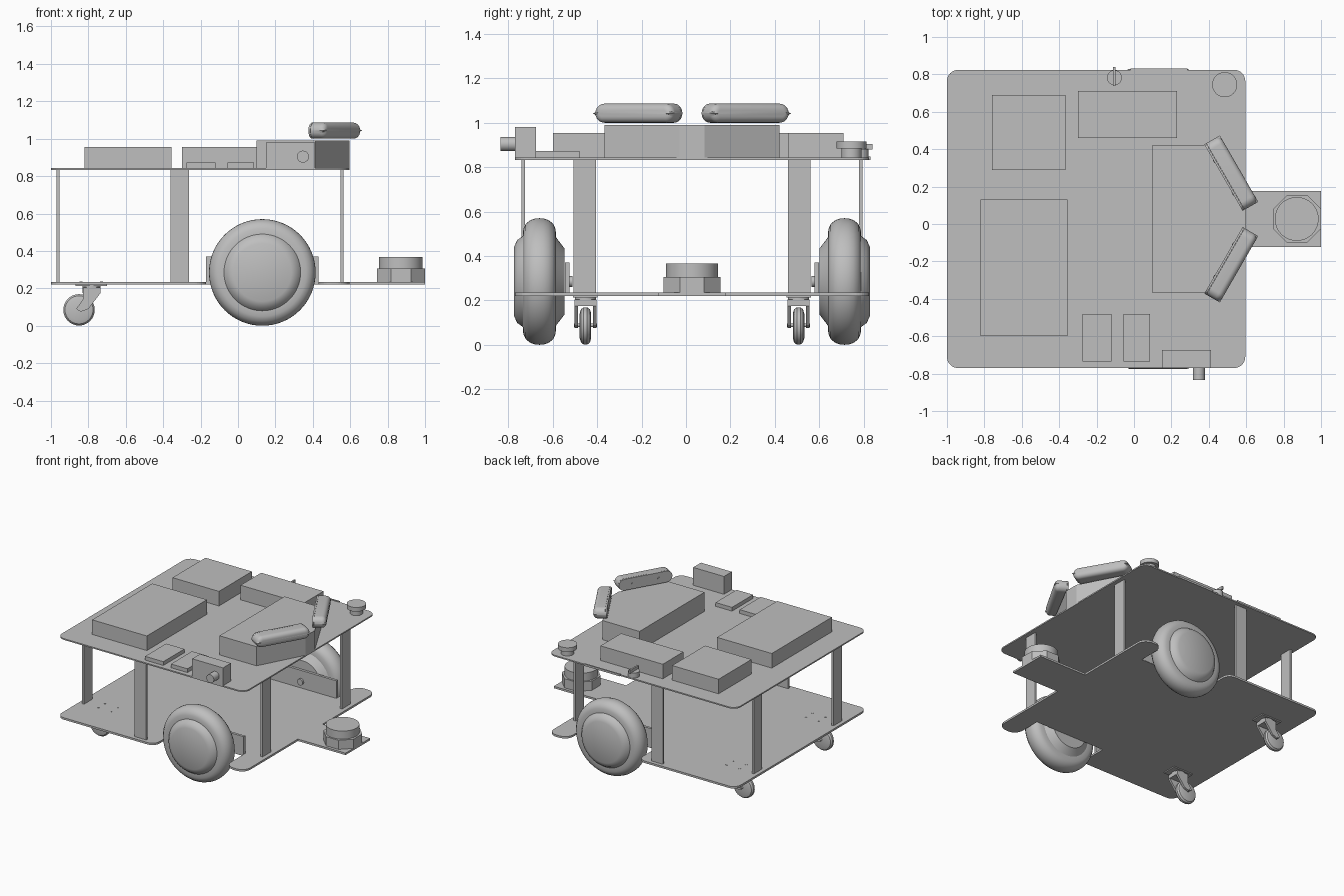
import bpy
import bmesh
from math import pi, cos, sin, radians
from mathutils import Matrix, Vector

cube = bpy.data.objects.get("Cube")
if cube:
    bpy.data.objects.remove(cube, do_unlink=True)

CY = 0.027      # middle of the chassis across y
DECK = 0.843    # top of the upper deck
FLOOR = 0.235   # top of the lower deck

grey = bpy.data.materials.new("plain grey")
grey.use_nodes = True
colour = (0.52, 0.52, 0.52, 1)
grey.diffuse_color = colour
grey.node_tree.nodes["Principled BSDF"].inputs["Base Color"].default_value = colour


def finish(name, bm, smooth=False):
    bmesh.ops.recalc_face_normals(bm, faces=bm.faces)
    mesh = bpy.data.meshes.new(name)
    bm.to_mesh(mesh)
    bm.free()
    mesh.materials.append(grey)
    ob = bpy.data.objects.new(name, mesh)
    bpy.context.collection.objects.link(ob)
    if smooth:
        bpy.ops.object.select_all(action='DESELECT')
        ob.select_set(True)
        bpy.context.view_layer.objects.active = ob
        bpy.ops.object.shade_smooth_by_angle(angle=radians(32))
    return ob


def box(name, x, y, z):
    bm = bmesh.new()
    bmesh.ops.create_cube(bm, size=1)
    for v in bm.verts:
        v.co = Vector([(r[0] + r[1]) / 2 + c * (r[1] - r[0])
                       for r, c in zip((x, y, z), v.co)])
    return finish(name, bm)


def cylinder(name, centre, r, depth, axis='Z', sides=40, turn=0):
    bm = bmesh.new()
    bmesh.ops.create_cone(bm, cap_ends=True, segments=sides, radius1=r, radius2=r, depth=depth)
    m = Matrix.Rotation(turn, 4, 'Z')
    if axis == 'Y':
        m = Matrix.Rotation(pi / 2, 4, 'X')
    bm.transform(Matrix.Translation(centre) @ m)
    return finish(name, bm, sides > 8)


def rounded(points, steps=8):
    """Outline from (x, y, corner radius) entries."""
    out = []
    for i, (x, y, r) in enumerate(points):
        p = Vector((x, y))
        if r == 0:
            out.append(p)
            continue
        a = (Vector(points[i - 1][:2]) - p).normalized()
        b = (Vector(points[(i + 1) % len(points)][:2]) - p).normalized()
        for k in range(steps + 1):
            t = k / steps * pi / 2
            out.append(p + a * r * (1 - sin(t)) + b * r * (1 - cos(t)))
    return out


def prism(name, outline, low, high, matrix=None, smooth=False, bevel=0):
    bm = bmesh.new()
    face = bm.faces.new([bm.verts.new((p[0], p[1], low)) for p in outline])
    top = bmesh.ops.extrude_face_region(bm, geom=[face])["geom"]
    top_verts = [g for g in top if isinstance(g, bmesh.types.BMVert)]
    bmesh.ops.translate(bm, verts=top_verts, vec=(0, 0, high - low))
    if bevel:
        rim = [e for e in bm.edges if all(v in top_verts for v in e.verts)]
        bmesh.ops.bevel(bm, geom=rim, offset=bevel, segments=5, profile=0.5, affect='EDGES')
    if matrix:
        bm.transform(matrix)
    return finish(name, bm, smooth)


def lathe(name, profile, centre, side, steps=64):
    """Spin (radius, offset) points about the y axis."""
    bm = bmesh.new()
    verts = [bm.verts.new((r, a * side, 0)) for r, a in profile]
    edges = [bm.edges.new(pair) for pair in zip(verts, verts[1:])]
    bmesh.ops.spin(bm, geom=verts + edges, cent=(0, 0, 0), axis=(0, 1, 0),
                   angle=2 * pi, steps=steps, use_merge=True)
    bmesh.ops.remove_doubles(bm, verts=bm.verts, dist=0.0005)
    bm.transform(Matrix.Translation(centre))
    return finish(name, bm, True)


# Decks: plain upper sheet, lower sheet with wheel notches and a nose tab
W = 0.797
upper = [(-1, CY - W, .06), (.595, CY - W, .06), (.595, CY + W, .06), (-1, CY + W, .06)]
prism("upper_deck", rounded(upper), DECK - .01, DECK)
half = [(-1, W, .06), (-.17, W, .06), (-.17, .57, 0), (.43, .57, 0),
        (.43, W, .07), (.595, W, .07), (.595, .15, 0), (1, .15, 0)]
lower = [(x, CY - y, r) for x, y, r in half] + [(x, CY + y, r) for x, y, r in reversed(half)]
prism("lower_deck", rounded(lower), .22, FLOOR)

wheel_profile = [(0, .115), (.155, .115), (.187, .1), (.205, .074), (.235, .073),
                 (.26, .062), (.277, .04), (.284, .018), (.285, 0), (.284, -.018),
                 (.277, -.04), (.26, -.062), (.235, -.073), (.2, -.074),
                 (.185, -.085), (.15, -.112), (0, -.112)]
fork_outline = [(-.735, .205), (-.735, .175), (-.8, .09), (-.84, .075),
                (-.865, .09), (-.83, .14), (-.83, .205)]

for side, label in ((-1, "right"), (1, "left")):
    # Drive wheel, motor bracket and axle
    y = CY + side * .687
    lathe(label + "_drive_wheel", wheel_profile, (.13, y, .285), side)
    inner = [CY + side * d for d in (.552, .572)]
    box(label + "_motor_bracket", (-.17, .43), sorted(inner), (.222, .37))
    cylinder(label + "_axle", (.13, CY + side * .555, .285), .024, .035, 'Y', 24)

    # Upright straps between the decks
    y = CY + side * .483
    for x, place in ((-.962, "rear"), (.555, "front")):
        box(label + "_" + place + "_post", (x - .008, x + .008), (y - .05, y + .05), (FLOOR, DECK - .01))
    y = CY + side * .76
    box(label + "_middle_post", (-.36, -.262), (y - .008, y + .008), (FLOOR, DECK - .01))

    # Swivel caster
    y = CY + side * .48
    box(label + "_caster_plate", (-.87, -.7), (y - .055, y + .055), (.212, .22))
    cylinder(label + "_caster_swivel", (-.783, y, .195), .048, .04)
    for s in (-1, 1):
        to_xz = Matrix.Translation((0, y + s * .042, 0)) @ Matrix.Rotation(pi / 2, 4, 'X')
        prism(label + "_caster_fork", fork_outline, -.008, .008, to_xz)
        for x in (-.84, -.73):
            cylinder(label + "_caster_bolt", (x, y + s * .04, FLOOR), .008, .004, 'Z', 16)
    box(label + "_caster_crown", (-.83, -.735), (y - .05, y + .05), (.175, .205))
    lathe(label + "_caster_wheel", [(0, .026), (.055, .026), (.075, .02), (.084, .008),
          (.084, -.008), (.075, -.02), (.055, -.026), (0, -.026)], (-.85, y, .085), 1, 32)
    cylinder(label + "_caster_axle", (-.85, y, .088), .008, .104, 'Y', 16)

    # Angled range sensor bar with rounded ends and front rim
    bar = rounded([(-.205, -.043, .043), (.205, -.043, .043), (.205, .043, .043), (-.205, .043, .043)])
    a = radians(60) * -side
    along, up = Vector((cos(a), sin(a), 0)), Vector((0, 0, 1))
    out = Vector((abs(sin(a)), side * cos(a), 0))
    m = Matrix((along, up, out)).transposed().to_4x4()
    m = Matrix.Translation((.52, CY + side * .245, 1.043)) @ m
    prism(label + "_sensor_bar", bar, -.036, .048, m, True, .03)
    prism(label + "_sensor_back_plate", bar, -.048, -.037, m, True)
    for u in (-.1, .1):
        dot = cylinder(label + "_sensor_screw", (u, 0, -.049), .008, .004, 'Z', 16)
        dot.matrix_world = m

# Round scanner on an octagonal base at the nose
cylinder("scanner_base", (.872, CY, .27), .128 / cos(pi / 8), .07, 'Z', 8, pi / 8)
cylinder("scanner_head", (.87, CY, .335), .117, .064, 'Z', 48)

# Electronics boxes on the upper deck
for name, x, y, top in (
        ("battery_box", (-.82, -.355), (-.6, .13), .955),
        ("rear_left_box", (-.76, -.365), (.29, .69), .955),
        ("left_box", (-.3, .23), (.46, .71), .955),
        ("small_board_rear", (-.275, -.12), (-.735, -.48), .872),
        ("small_board_front", (-.055, .085), (-.735, -.48), .872),
        ("connector_box", (.15, .412), (-.77, -.675), .98)):
    box(name, x, y, (DECK, top))
cylinder("connector_plug", (.347, -.8, .904), .032, .07, 'Y', 32)

# Computer housing with a tapered front
housing = [(.1, -.368), (.415, -.368), (.595, CY - .056), (.595, CY + .056), (.415, .422), (.1, .422)]
prism("front_housing", housing, DECK, .99)

# Push button, toggle switch and edge strip
cylinder("button_stem", (.485, .745, .865), .045, .05)
cylinder("button_cap", (.485, .745, .9), .067, .032)
cylinder("switch_body", (-.105, .782, .862), .04, .04, 'Z', 32)
box("switch_lever", (-.111, -.099), (.738, .84), (.88, .905))
box("edge_strip", (-.02, .285), (.82, .831), (.833, .848))
